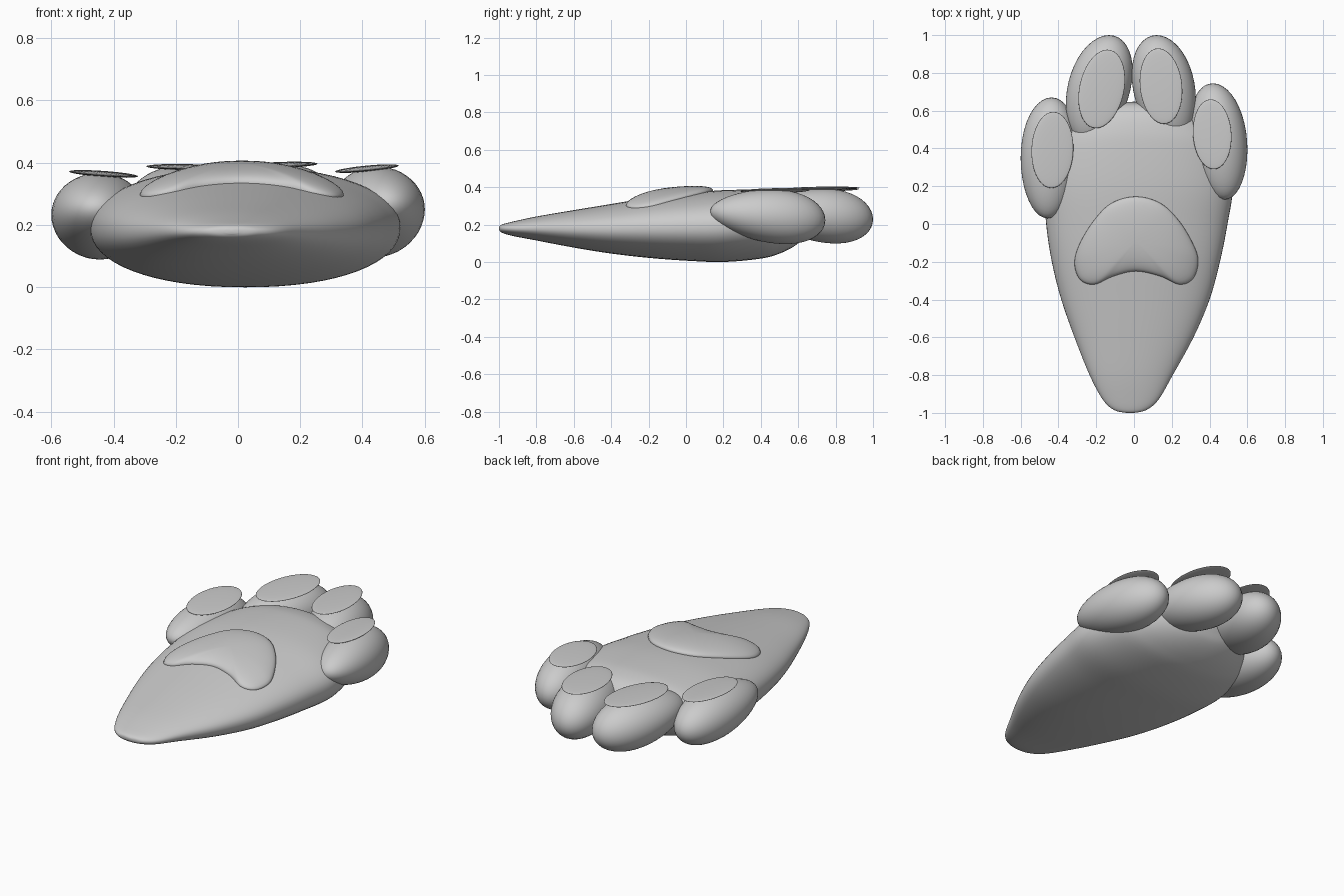
import bpy, bmesh, math

if "Cube" in bpy.data.objects:
    bpy.data.objects.remove(bpy.data.objects["Cube"])

grey = bpy.data.materials.new("soft grey")
grey.diffuse_color = (0.6, 0.6, 0.6, 1)
grey.use_nodes = True
grey.node_tree.nodes["Principled BSDF"].inputs["Base Color"].default_value = grey.diffuse_color


def finish(name, bm):
    bmesh.ops.recalc_face_normals(bm, faces=bm.faces)
    me = bpy.data.meshes.new(name)
    bm.to_mesh(me)
    bm.free()
    me.materials.append(grey)
    me.polygons.foreach_set("use_smooth", [True] * len(me.polygons))
    ob = bpy.data.objects.new(name, me)
    bpy.context.collection.objects.link(ob)
    return ob


def catmull(p, q, r, s, t):
    return [0.5 * (2 * b + (c - a) * t + (2 * a - 5 * b + 4 * c - d) * t * t
                   + (3 * b - a - 3 * c + d) * t ** 3) for a, b, c, d in zip(p, q, r, s)]


def smooth_path(pts, steps, closed=False):
    n, out = len(pts), []
    for i in range(n if closed else n - 1):
        idx = [(i + k) % n if closed else min(max(i + k, 0), n - 1) for k in (-1, 0, 1, 2)]
        out += [catmull(*[pts[j] for j in idx], k / steps) for k in range(steps)]
    return out if closed else out + [list(pts[-1])]


def loft(name, rings, start, end):
    """Skin a list of closed rings, closing both ends to a point."""
    bm = bmesh.new()
    vr = [[bm.verts.new(p) for p in r] for r in rings]
    n = len(vr[0])
    for a, b in zip(vr, vr[1:]):
        for i in range(n):
            bm.faces.new((a[i], a[(i + 1) % n], b[(i + 1) % n], b[i]))
    for tip, ring in ((start, vr[0]), (end, vr[-1])):
        v = bm.verts.new(tip)
        for i in range(n):
            bm.faces.new((v, ring[i], ring[(i + 1) % n]))
    return finish(name, bm)


# Sole stations: y, left x, right x, bottom z, top z
STATIONS = [
    (-1.0, -.04, 0.0, .172, .188), (-.985, -.105, .065, .157, .200),
    (-.93, -.165, .13, .14, .215), (-.8, -.235, .205, .115, .243),
    (-.6, -.315, .315, .077, .277), (-.4, -.385, .40, .045, .310),
    (-.2, -.435, .455, .022, .342), (0, -.465, .495, .007, .366),
    (.2, -.473, .522, 0, .384), (.4, -.43, .48, .018, .386),
    (.5, -.37, .41, .045, .378), (.58, -.28, .31, .085, .355),
    (.63, -.17, .19, .13, .31), (.645, -.06, .08, .18, .25)]
sections = smooth_path(STATIONS, 5)
POWER = 0.92


def sole_top(x, y):
    """Height of the sole's upper surface."""
    for a, b in zip(sections, sections[1:]):
        if a[0] <= y <= b[0]:
            t = (y - a[0]) / (b[0] - a[0])
            _, l, r, lo, hi = [p + (q - p) * t for p, q in zip(a, b)]
            u = min(1, abs(x - (l + r) / 2) / ((r - l) / 2))
            s = math.sqrt(max(0, 1 - u ** (2 / POWER)))
            return (lo + hi) / 2 + (hi - lo) / 2 * s ** POWER


def section_ring(y, l, r, lo, hi, n=64):
    ring = []
    for i in range(n):
        c, s = math.cos(math.tau * i / n), math.sin(math.tau * i / n)
        c, s = [math.copysign(abs(v) ** POWER, v) for v in (c, s)]
        ring.append(((l + r) / 2 + (r - l) / 2 * c, y, (lo + hi) / 2 + (hi - lo) / 2 * s))
    return ring


loft("sole", [section_ring(*s) for s in sections], (-.02, -1, .18), (.01, .648, .215))

# Bean-shaped main pad, domed over the sole
OUTLINE = [(.01, .145), (.14, .11), (.24, .015), (.315, -.11), (.34, -.2), (.312, -.29),
           (.24, -.32), (.14, -.277), (.01, -.25), (-.11, -.277), (-.21, -.32),
           (-.285, -.295), (-.315, -.21), (-.29, -.11), (-.215, .015), (-.12, .11)]
outline = smooth_path(OUTLINE, 6, True)
CX, CY = .01, -.09


def pad_ring(s, lift):
    ring = []
    for x, y in outline:
        px, py = CX + (x - CX) * s, CY + (y - CY) * s
        ring.append((px, py, sole_top(px, py) + lift))
    return ring


rings = [pad_ring(.93, -.03), pad_ring(.98, -.012)]
for k in range(12):
    a = math.pi / 2 * k / 12
    rings.append(pad_ring(math.cos(a), .042 * math.sin(a) ** .8))
loft("main_pad", rings, (CX, CY, sole_top(CX, CY) - .03), (CX, CY, sole_top(CX, CY) + .042))


def egg(name, centre, radii, taper=0, lean=0, drop=0, roll=0):
    """Ellipsoid, tapered along y, sheared sideways (lean), downward (drop) and tilted (roll)."""
    bm = bmesh.new()
    bmesh.ops.create_uvsphere(bm, u_segments=40, v_segments=24, radius=1)
    for v in bm.verts:
        x, y, z = v.co
        k = 1 + taper * y
        v.co = (centre[0] + radii[0] * x * (1 + taper * .3 * y) + lean * y,
                centre[1] + radii[1] * y,
                centre[2] + radii[2] * z * k - drop * y + roll * x)
    return finish(name, bm)


# Toes: centre, radii, lean; toe pads: centre, radii, lean, roll
TOES = [
    ("outer_left", (-.447, .35, .232), (.153, .32, .135), .01, (-.432, .392, .364), (.111, .202), .005, -.008),
    ("inner_left", (-.187, .71, .25), (.168, .29, .14), .055, (-.171, .715, .386), (.12, .208), .03, -.003),
    ("inner_right", (.16, .71, .25), (.165, .29, .143), -.04, (.143, .73, .393), (.112, .2), -.015, .004),
    ("outer_right", (.448, .437, .246), (.151, .308, .142), -.03, (.414, .475, .381), (.102, .185), -.008, .01)]
for name, c, r, lean, pc, pr, plean, roll in TOES:
    egg(name + "_toe", c, r, .2, lean, .022)
    egg(name + "_toe_pad", pc, (*pr, .009), 0, plean, -.003, roll)
